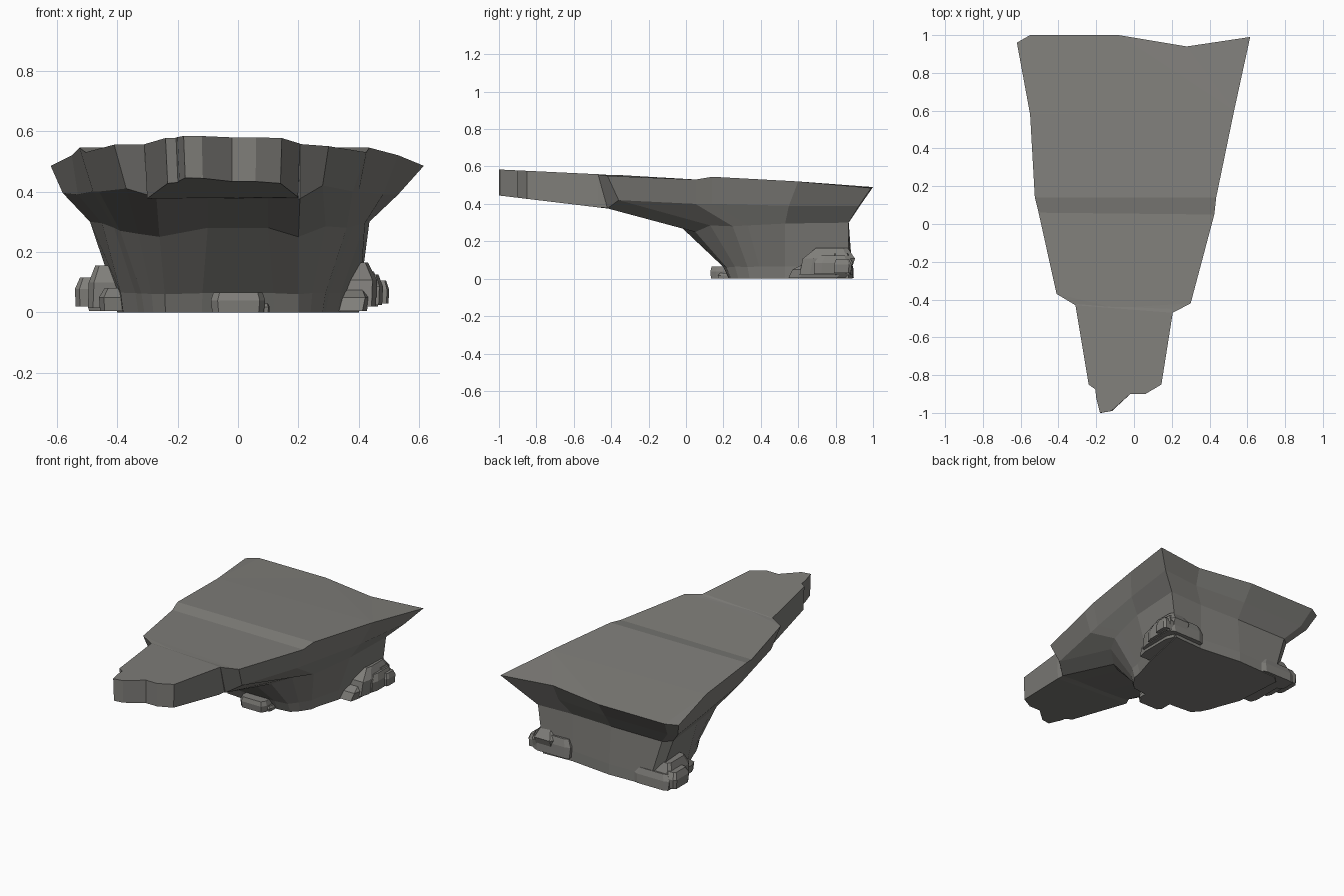
import bpy, bmesh
from mathutils import Vector

stone = bpy.data.materials.new("grey_stone")
stone.diffuse_color = (0.215, 0.21, 0.195, 1)


def finish(name, bm):
    bmesh.ops.recalc_face_normals(bm, faces=bm.faces)
    bmesh.ops.triangulate(bm, faces=[f for f in bm.faces if len(f.verts) > 4])
    me = bpy.data.meshes.new(name)
    bm.to_mesh(me)
    bm.free()
    me.materials.append(stone)
    ob = bpy.data.objects.new(name, me)
    bpy.context.collection.objects.link(ob)
    return ob


def loft(name, rings, top_faces=None):
    """Skin rings of equal length from top to bottom and cap both ends."""
    bm = bmesh.new()
    rows = [[bm.verts.new(p) for p in r] for r in rings]
    n = len(rows[0])
    for a, b in zip(rows, rows[1:]):
        for i in range(n):
            j = (i + 1) % n
            bm.faces.new((a[i], a[j], b[j], b[i]))
    for idx in top_faces or [range(n)]:
        bm.faces.new([rows[0][i] for i in idx])
    bm.faces.new(rows[-1])
    return finish(name, bm)


# main ledge and pedestal: rim, underside of rim, neck, foot, ground
rim = [(-.31, -.43, .555), (-.1, -.445, .556), (.1, -.46, .556), (.205, -.47, .557),
       (.30, -.42, .55), (.425, .05, .53), (.435, .14, .545), (.53, .60, .52),
       (.615, .99, .485), (.28, .94, .49), (-.08, 1, .49), (-.55, 1, .49),
       (-.62, .96, .485), (-.55, .58, .52), (-.525, .14, .545), (-.505, .06, .53),
       (-.41, -.37, .555)]
under = [(-.27, -.41, .38), (-.1, -.41, .378), (.1, -.41, .377), (.205, -.42, .376),
         (.28, -.36, .42), (.38, .05, .40), (.40, .14, .40), (.48, .55, .39),
         (.53, .925, .39), (.27, .90, .39), (-.08, .93, .39), (-.52, .93, .39),
         (-.58, .91, .395), (-.53, .55, .39), (-.48, .14, .40), (-.46, .06, .40),
         (-.37, -.33, .41)]
neck = [(-.26, .05, .25), (-.10, -.03, .28), (.10, -.03, .28), (.20, .05, .25),
        (.29, .13, .285), (.36, .25, .28), (.38, .33, .285), (.42, .53, .295),
        (.435, .87, .30), (.20, .86, .30), (-.08, .87, .30), (-.44, .87, .30),
        (-.49, .83, .30), (-.45, .53, .295), (-.41, .33, .28), (-.39, .25, .27),
        (-.33, .13, .26)]
ground = [(-.24, .24, 0), (-.12, .23, 0), (.12, .23, 0), (.20, .24, 0),
          (.24, .28, 0), (.28, .34, 0), (.29, .40, 0), (.33, .53, 0),
          (.40, .87, 0), (.20, .86, 0), (-.08, .89, 0), (-.36, .88, 0),
          (-.40, .84, 0), (-.38, .53, 0), (-.33, .40, 0), (-.31, .34, 0),
          (-.28, .28, 0)]
foot = [Vector(g).lerp(Vector(c), .12) + Vector((0, 0, .03)) for g, c in zip(ground, neck)]
loft("ledge_and_pedestal", [rim, under, neck, foot, ground],
     [(0, 1, 2, 3, 4, 16), (16, 4, 5, 15), (15, 5, 6, 14), (14, 6, 7, 13),
      (13, 7, 8, 9, 10, 11, 12)])

# narrow tongue jutting forward, its root buried in the ledge
outline = [(-.31, -.43), (-.24, -.85), (-.205, -.875), (-.20, -.92), (-.18, -1),
           (-.12, -.99), (-.02, -.90), (.06, -.90), (.145, -.85), (.205, -.47)]
root = [(.20, -.36), (-.26, -.34)]
tongue_top = [(x, y, .536 - .048 * y) for x, y in outline] + [(x, y, .535) for x, y in root]
tongue_low = [(x * .97, y, .325 - .12 * y) for x, y in outline] + [(x, y, .375) for x, y in root]
loft("front_tongue", [tongue_top, tongue_low])


def boulder(name, x0, x1, y0, y1, z0, z1, top=.72, lean=(0, 0)):
    """Eight-sided chipped block with a narrower, shifted top."""
    cx, cy, hx, hy = (x0 + x1) / 2, (y0 + y1) / 2, (x1 - x0) / 2, (y1 - y0) / 2
    plan = [(-1, -.7), (-.75, -1), (.8, -1), (1, -.6), (1, .7), (.7, 1), (-.75, 1), (-1, .8)]
    rings = []
    for s, t in ((top, 1), (1, .6), (.95, 0)):
        rings.append([(cx + px * hx * s + lean[0] * t, cy + py * hy * s + lean[1] * t,
                       z0 + (z1 - z0) * t) for px, py in plan])
    loft(name, rings)


# loose rocks around the foot
boulder("front_rock", -.09, .09, .13, .28, 0, .066, .9)
boulder("front_chip", .06, .105, .17, .26, 0, .03)
boulder("right_rock_slab", .28, .43, .54, .86, .005, .08, .75, (.01, .05))
boulder("right_rock_tall", .31, .46, .60, .88, .02, .165, .6, (0, .04))
boulder("right_rock_outer", .36, .48, .68, .885, .025, .125, .75, (0, .01))
boulder("right_rock_tip", .43, .50, .79, .885, .03, .105)
boulder("right_rock_back", .20, .47, .78, .895, .02, .135, .85, (0, -.01))
boulder("left_rock_low", -.46, -.33, .55, .82, .005, .08)
boulder("left_rock_tall", -.50, -.36, .65, .87, .015, .155, .75, (.01, 0))
boulder("left_rock_outer", -.54, -.42, .72, .88, .02, .115)
boulder("left_rock_back", -.50, -.24, .78, .90, .005, .10, .85, (0, -.01))
